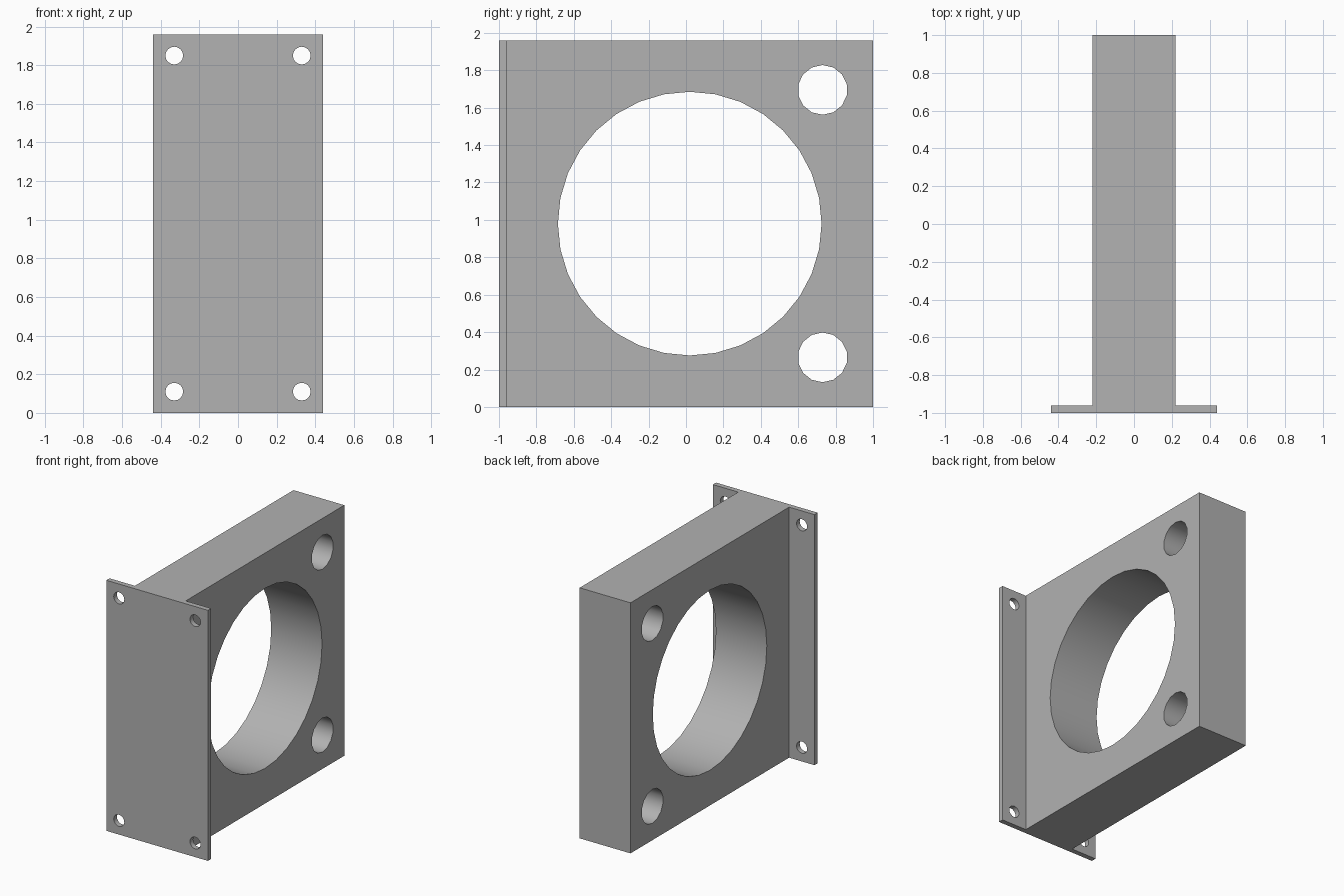
import bpy
import math

cube = bpy.data.objects.get("Cube")
if cube:
    bpy.data.objects.remove(cube, do_unlink=True)

HEIGHT = 1.96
PLATE_BACK = -0.96

grey = bpy.data.materials.new("plain grey")
grey.use_nodes = True
colour = (0.445, 0.445, 0.445, 1)
grey.diffuse_color = colour
grey.node_tree.nodes["Principled BSDF"].inputs["Base Color"].default_value = colour


def box(name, width, y0, y1):
    """Full-height box centred on x, from y0 to y1."""
    bpy.ops.mesh.primitive_cube_add(size=1, location=(0, (y0 + y1) / 2, HEIGHT / 2))
    ob = bpy.context.object
    ob.name = name
    ob.scale = (width, y1 - y0, HEIGHT)
    bpy.ops.object.transform_apply(location=False, rotation=False, scale=True)
    ob.data.materials.append(grey)
    return ob


def drill(target, axis, centre, radius, sides):
    """Cut a round through-hole along the x or y axis."""
    # A vertex of the circle points straight up
    rotation = (0, math.pi / 2, 0) if axis == "x" else (math.pi / 2, 0, 0)
    bpy.ops.mesh.primitive_cylinder_add(vertices=sides, radius=radius, depth=1,
                                        location=centre, rotation=rotation)
    cutter = bpy.context.object
    if axis == "x":
        cutter.rotation_euler = (math.pi / 2, 0, math.pi / 2)
    cutter.hide_render = True
    cutter.data.materials.append(grey)
    cut = target.modifiers.new("hole", "BOOLEAN")
    cut.operation = "DIFFERENCE"
    cut.solver = "EXACT"
    cut.object = cutter
    bpy.ops.object.select_all(action="DESELECT")
    target.select_set(True)
    bpy.context.view_layer.objects.active = target
    bpy.ops.object.modifier_apply(modifier=cut.name)
    bpy.data.objects.remove(cutter, do_unlink=True)


# Thick body with the large bore and two rear holes
body = box("body_block", 0.44, PLATE_BACK, 1)
drill(body, "x", (0, 0.02, HEIGHT / 2), 0.705, 32)
for side in (-1, 1):
    drill(body, "x", (0, 0.73, HEIGHT / 2 + side * 0.715), 0.133, 14)

# Thin front mounting plate with a screw hole in each corner
plate = box("mounting_plate", 0.88, -1, PLATE_BACK)
for sx in (-1, 1):
    for sz in (-1, 1):
        drill(plate, "y", (sx * 0.33, -1, HEIGHT / 2 + sz * 0.87), 0.046, 16)

# Smooth bores with crisp rims
for ob in (body, plate):
    bpy.ops.object.select_all(action="DESELECT")
    ob.select_set(True)
    bpy.context.view_layer.objects.active = ob
    bpy.ops.object.shade_smooth_by_angle(angle=math.radians(35))
